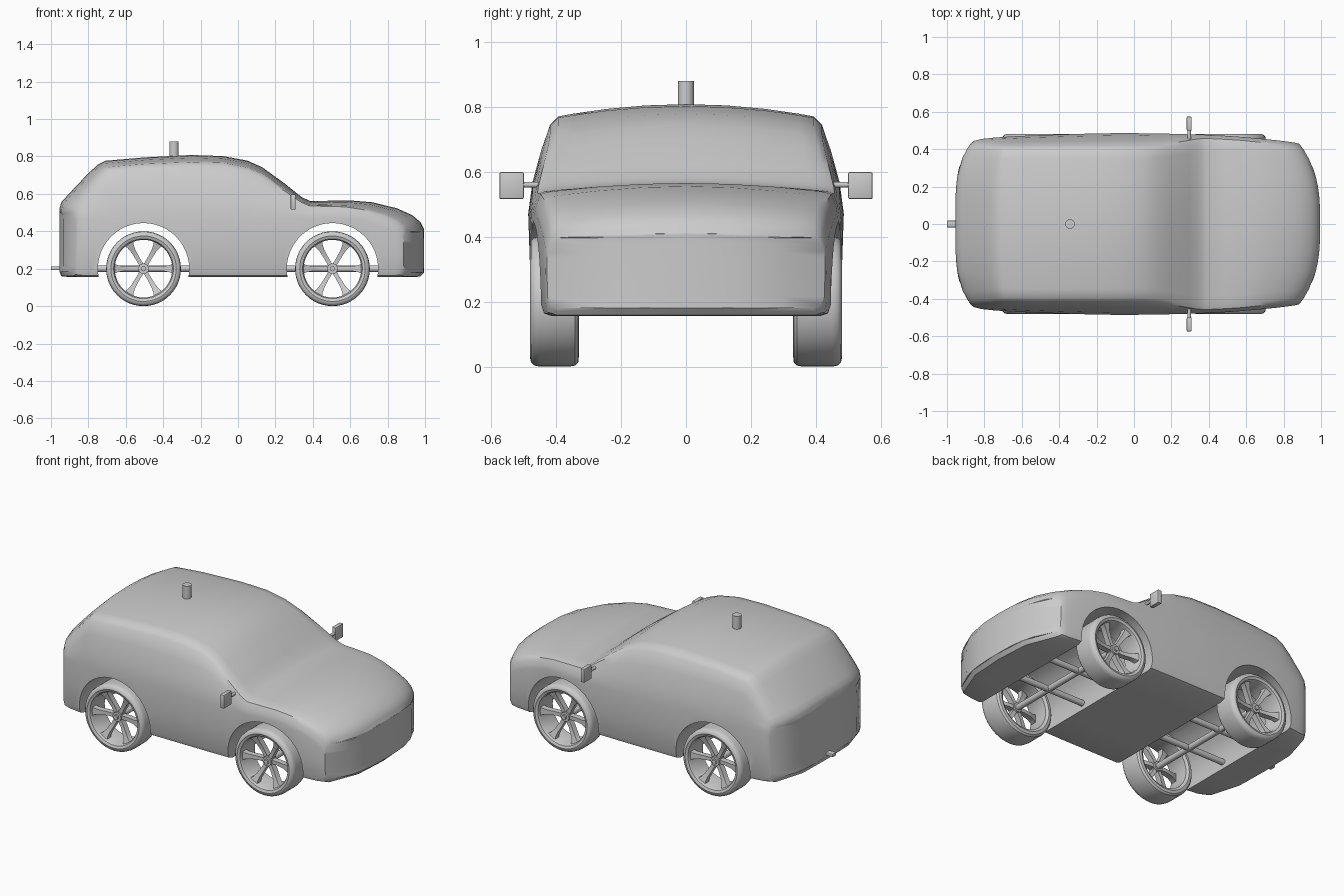
import bpy, bmesh, math
from mathutils import Matrix, Vector

if "Cube" in bpy.data.objects:
    bpy.data.objects.remove(bpy.data.objects["Cube"])


def finish(name, bm, angle=35):
    bmesh.ops.recalc_face_normals(bm, faces=bm.faces)
    me = bpy.data.meshes.new(name)
    bm.to_mesh(me)
    bm.free()
    ob = bpy.data.objects.new(name, me)
    bpy.context.collection.objects.link(ob)
    smooth(ob, angle)
    return ob


def smooth(ob, angle):
    bpy.ops.object.select_all(action='DESELECT')
    ob.select_set(True)
    bpy.context.view_layer.objects.active = ob
    bpy.ops.object.shade_smooth_by_angle(angle=math.radians(angle))


def add_box(bm, c, size, bevel=0.0):
    m = Matrix.Translation(c) @ Matrix.Diagonal((*size, 1))
    vs = bmesh.ops.create_cube(bm, size=1, matrix=m)['verts']
    if bevel:
        es = list({e for v in vs for e in v.link_edges})
        bmesh.ops.bevel(bm, geom=es, offset=bevel, segments=2, affect='EDGES', profile=0.5)


def add_cyl(bm, a, b, r, n=24):
    a, b = Vector(a), Vector(b)
    rot = (b - a).to_track_quat('Z', 'Y').to_matrix().to_4x4()
    bmesh.ops.create_cone(bm, cap_ends=True, segments=n, radius1=r, radius2=r,
                          depth=(b - a).length, matrix=Matrix.Translation((a + b) / 2) @ rot)


def add_lathe(bm, profile, n=48):
    """Spin a closed (radius, y) loop around the y axis."""
    rings = [[bm.verts.new((r * math.cos(k * math.tau / n), y, r * math.sin(k * math.tau / n)))
              for r, y in profile] for k in range(n)]
    m = len(profile)
    for k in range(n):
        p, q = rings[k], rings[(k + 1) % n]
        for i in range(m):
            bm.faces.new((p[i], q[i], q[(i + 1) % m], p[(i + 1) % m]))


# Body stations: x, bottom z, top z, roof-edge z, roof-edge y, waist y, sill y
STATIONS = [
    (-0.955, .185, .52, .49, .42, .435, .43),
    (-0.945, .16, .555, .525, .42, .445, .435),
    (-0.90, .155, .605, .575, .42, .455, .445),
    (-0.81, .155, .70, .665, .415, .462, .455),
    (-0.75, .155, .757, .72, .41, .465, .458),
    (-0.71, .155, .777, .74, .408, .467, .46),
    (-0.50, .155, .795, .757, .41, .475, .465),
    (-0.25, .155, .808, .767, .41, .483, .47),
    (-0.08, .155, .802, .763, .41, .486, .47),
    (0.05, .155, .778, .738, .41, .485, .47),
    (0.13, .155, .742, .705, .415, .484, .47),
    (0.25, .155, .655, .625, .435, .481, .468),
    (0.34, .155, .583, .56, .452, .478, .466),
    (0.385, .155, .562, .54, .455, .477, .464),
    (0.60, .155, .565, .535, .445, .466, .458),
    (0.72, .155, .555, .52, .435, .458, .452),
    (0.85, .155, .523, .49, .42, .448, .445),
    (0.93, .155, .487, .46, .415, .44, .438),
    (0.975, .158, .45, .43, .41, .434, .432),
    (0.995, .18, .41, .395, .41, .428, .426),
]


def section(zb, zt, ze, we, ww, wb):
    zw = min(.47, ze - .06)
    half = [(wb * .5, zb), (wb - .035, zb), (wb - .009, zb + .009), (wb, zb + .035)]
    half += [(wb + (ww - wb) * .7, zb + (zw - zb) * .55), (ww, zw)]
    for t in (.33, .67, .93):
        half.append((ww + (we - ww) * t ** 1.6, zw + (ze - zw) * t))
    for t in (.96, .85, .6, .3):
        half.append((we * t, zt - (zt - ze) * t * t))
    return [(0, zb)] + half + [(0, zt)] + [(-y, z) for y, z in reversed(half)]


def bend(x, y):
    """Round nose and tail in plan."""
    f = max(0, (x - .5) / .495)
    r = max(0, (-.6 - x) / .355)
    s = abs(y) / .44
    return x - .12 * f * s ** 3 + .09 * r * s ** 4


def interp(a, b, t):
    return [p + (q - p) * t for p, q in zip(a, b)]


# Body shell
bm = bmesh.new()
rows = []
first, last = STATIONS[0], STATIONS[-1]
for s in (.02, .35, .7):
    rows.append((first[0], [(y * s, z) for y, z in section(*first[1:])]))
for a, b in zip(STATIONS, STATIONS[1:]):
    for t in (0, .5):
        st = interp(a, b, t)
        rows.append((st[0], section(*st[1:])))
for s in (1, .7, .35, .02):
    rows.append((last[0], [(y * s, z) for y, z in section(*last[1:])]))
rings = [[bm.verts.new((bend(x, y), y, z)) for y, z in sec] for x, sec in rows]
n = len(rings[0])
for p, q in zip(rings, rings[1:]):
    for i in range(n):
        bm.faces.new((p[i], q[i], q[(i + 1) % n], p[(i + 1) % n]))
bm.faces.new(rings[0])
bm.faces.new(rings[-1])
body = finish('car_body', bm)

# Wheel arches cut through the body
WX = (-.505, .505)
for x in WX:
    cb = bmesh.new()
    add_cyl(cb, (x, -.7, .2), (x, .7, .2), .244, 48)
    cutter = finish('arch_cutter', cb)
    cutter.hide_render = True
    mod = body.modifiers.new('arch', 'BOOLEAN')
    mod.operation, mod.object, mod.solver = 'DIFFERENCE', cutter, 'EXACT'
    bpy.context.view_layer.objects.active = body
    bpy.ops.object.modifier_apply(modifier=mod.name)
    bpy.data.objects.remove(cutter)
smooth(body, 42)

# Tyre and rim ring, outer face toward -y
bm = bmesh.new()
add_lathe(bm, [(.154, -.462), (.16, -.474), (.175, -.48), (.187, -.477), (.197, -.467), (.2, -.45),
               (.2, -.36), (.197, -.342), (.187, -.332), (.17, -.33), (.154, -.34)])
tyre = finish('tyre', bm)

# Dished spokes and hub
bm = bmesh.new()
SPOKE = [(.015, .012, -.435), (.06, .011, -.436), (.11, .013, -.445), (.14, .019, -.456), (.16, .03, -.462)]
for k in range(6):
    rot = Matrix.Rotation(k * math.tau / 6, 3, 'Y')
    loops = [[bm.verts.new(rot @ Vector((r, y + dy, w * sgn)))
              for sgn, dy in ((-1, 0), (1, 0), (1, .035), (-1, .035))] for r, w, y in SPOKE]
    for p, q in zip(loops, loops[1:]):
        for i in range(4):
            bm.faces.new((p[i], q[i], q[(i + 1) % 4], p[(i + 1) % 4]))
    bm.faces.new(loops[0])
    bm.faces.new(loops[-1])
add_cyl(bm, (0, -.445, 0), (0, -.39, 0), .028)
add_cyl(bm, (0, -.455, 0), (0, -.44, 0), .014, 12)
rim = finish('wheel_rim', bm)

# Place four wheels
for src in (tyre, rim):
    for i, (x, ang) in enumerate([(x, a) for x in WX for a in (0, math.pi)]):
        ob = src if i == 0 else src.copy()
        if i:
            bpy.context.collection.objects.link(ob)
        ob.location = (x, 0, .2)
        ob.rotation_euler = (0, 0, ang)

# Axles and chassis rails
for x in WX:
    bm = bmesh.new()
    add_cyl(bm, (x, -.42, .2), (x, .42, .2), .018)
    finish('axle', bm)
    for y in (-.13, .13):
        bm = bmesh.new()
        add_cyl(bm, (x - .27, y, .2), (x + .27, y, .2), .018, 16)
        finish('chassis_rail', bm)

# Door mirrors
for s in (-1, 1):
    bm = bmesh.new()
    add_box(bm, (.295, s * .537, .557), (.026, .075, .083), .005)
    add_cyl(bm, (.295, s * .45, .56), (.295, s * .51, .56), .009, 12)
    finish('door_mirror', bm)

# Roof antenna stub
bm = bmesh.new()
add_cyl(bm, (-.342, 0, .79), (-.342, 0, .88), .025)
finish('roof_antenna', bm)

# Rear tow hitch
bm = bmesh.new()
add_box(bm, (-.965, 0, .203), (.07, .036, .02), .004)
finish('tow_hitch', bm)
